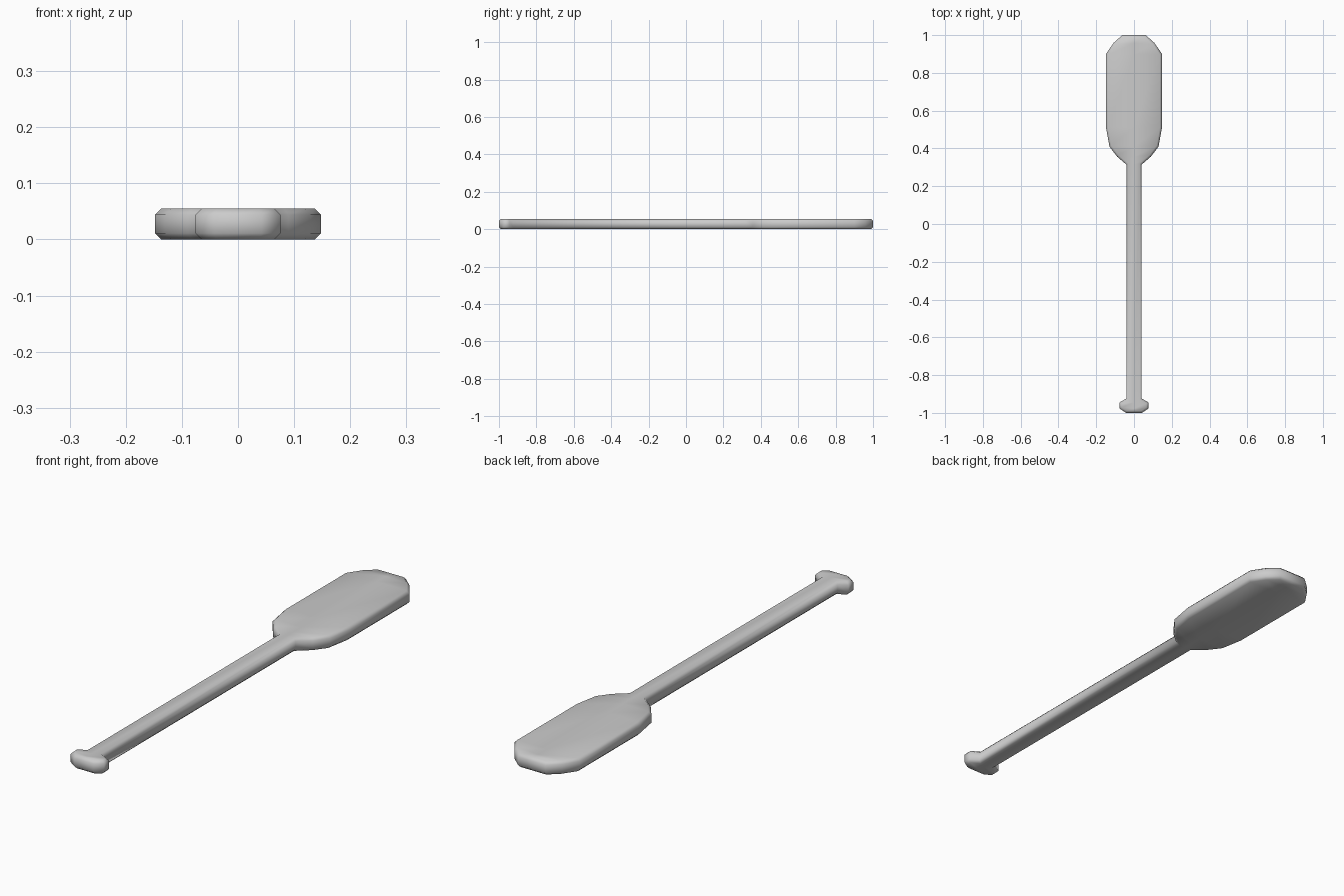
import bpy, bmesh

if "Cube" in bpy.data.objects:
    bpy.data.objects.remove(bpy.data.objects["Cube"])

THICK = 0.055
BEVEL = 0.011

# Half outline (half width, y) from grip end to blade tip
profile = [
    (0.042, -1.0), (0.076, -0.977), (0.076, -0.944), (0.041, -0.924),
    (0.041, 0.315), (0.09, 0.357), (0.13, 0.41), (0.148, 0.51),
    (0.148, 0.90), (0.109, 0.958), (0.062, 1.0),
]

bm = bmesh.new()

# Flat underside: strips of quads either side of the centre line
rows = [[bm.verts.new((s * x, y, 0)) for s in (-1, 0, 1)] for x, y in profile]
for a, b in zip(rows, rows[1:]):
    for i in range(2):
        bm.faces.new((a[i], b[i], b[i + 1], a[i + 1]))

# Thickness
ext = bmesh.ops.extrude_face_region(bm, geom=bm.faces[:], use_keep_orig=True)
top = [g for g in ext["geom"] if isinstance(g, bmesh.types.BMVert)]
bmesh.ops.translate(bm, verts=top, vec=(0, 0, THICK))
bmesh.ops.recalc_face_normals(bm, faces=bm.faces[:])

# Chamfered top and bottom rims
bm.normal_update()
rims = [e for e in bm.edges
        if len(e.link_faces) == 2
        and sorted(abs(f.normal.z) > 0.5 for f in e.link_faces) == [False, True]]
bmesh.ops.bevel(bm, geom=rims, offset=BEVEL, offset_type='OFFSET',
                segments=1, profile=0.5, affect='EDGES', clamp_overlap=False)
bmesh.ops.recalc_face_normals(bm, faces=bm.faces[:])

# Paddle object: blade, shaft and grip in one smooth piece
mesh = bpy.data.meshes.new("paddle")
bm.to_mesh(mesh)
bm.free()
for p in mesh.polygons:
    p.use_smooth = True
paddle = bpy.data.objects.new("paddle", mesh)
bpy.context.collection.objects.link(paddle)
